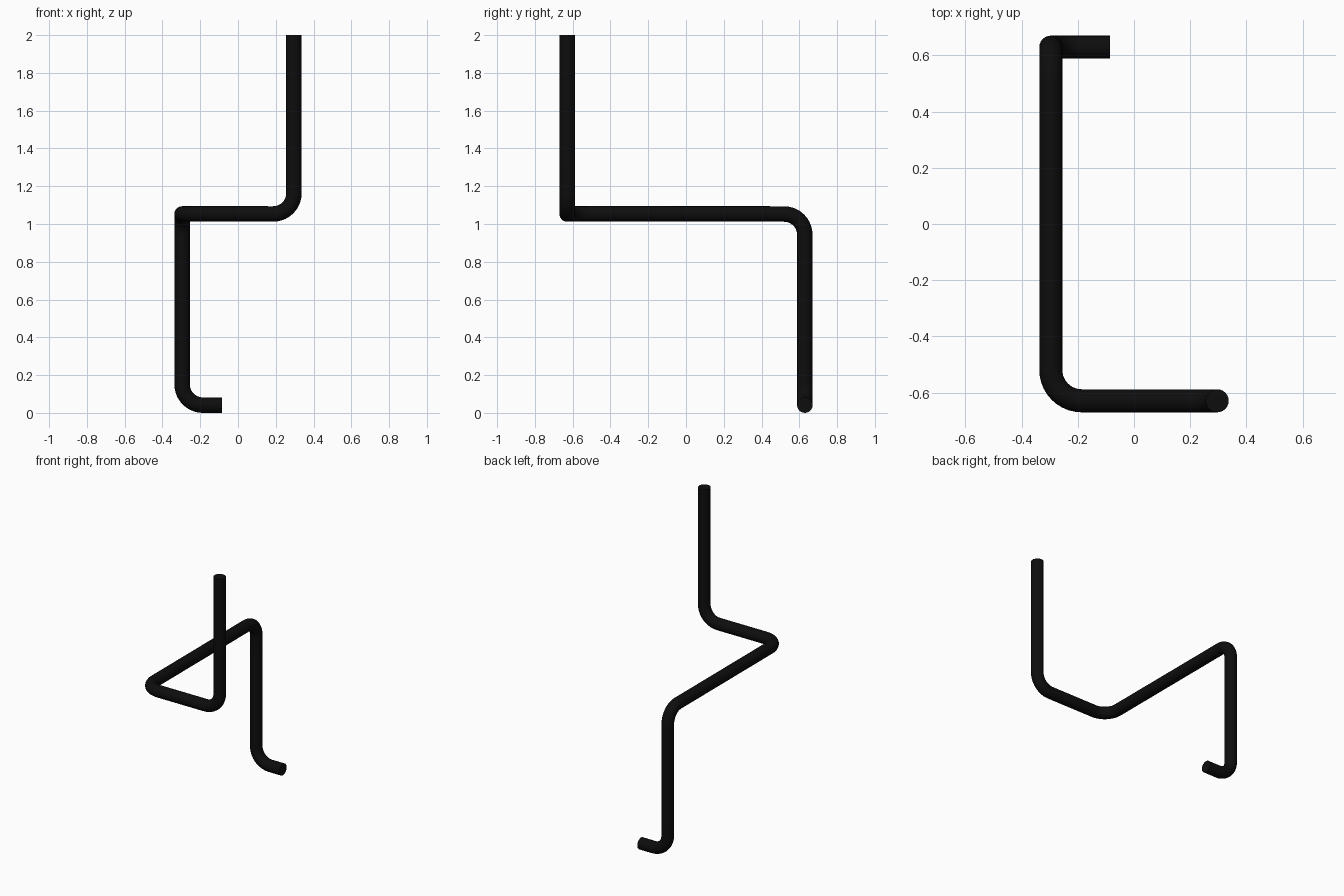
import bpy
import math
from mathutils import Vector

cube = bpy.data.objects.get("Cube")
if cube:
    bpy.data.objects.remove(cube, do_unlink=True)

PIPE = 0.041      # pipe radius
BEND = 0.11       # centreline bend radius
STEPS = 10        # segments per bend
X, Y, MID = 0.296, 0.629, 1.053

# Centreline corners, from the top end down to the foot
corners = [Vector(c) for c in (
    (X, -Y, 2), (X, -Y, MID), (-X, -Y, MID),
    (-X, Y, MID), (-X, Y, PIPE), (-0.085, Y, PIPE))]


def rounded_path(points):
    """Replace every right-angle corner with a quarter-circle bend."""
    path = [points[0]]
    for before, corner, after in zip(points, points[1:], points[2:]):
        a = (before - corner).normalized()
        b = (after - corner).normalized()
        centre = corner + (a + b) * BEND
        for i in range(STEPS + 1):
            t = math.pi / 2 * i / STEPS
            path.append(centre - (b * math.cos(t) + a * math.sin(t)) * BEND)
    return path + [points[-1]]


# Near-black paint
black = bpy.data.materials.new("black")
black.use_nodes = True
colour = (0.004, 0.004, 0.004, 1)
black.diffuse_color = colour
black.node_tree.nodes["Principled BSDF"].inputs["Base Color"].default_value = colour

# Bent pipe with capped ends
curve = bpy.data.curves.new("bent_pipe", "CURVE")
curve.dimensions = "3D"
curve.bevel_depth = PIPE
curve.bevel_resolution = 10
curve.use_fill_caps = True
path = rounded_path(corners)
spline = curve.splines.new("POLY")
spline.points.add(len(path) - 1)
for point, co in zip(spline.points, path):
    point.co = (*co, 1)
curve.materials.append(black)

pipe = bpy.data.objects.new("bent_pipe", curve)
bpy.context.collection.objects.link(pipe)
bpy.ops.object.select_all(action="DESELECT")
pipe.select_set(True)
bpy.context.view_layer.objects.active = pipe
bpy.ops.object.convert(target="MESH")

# Weld the caps to the tube, then smooth the tube and keep the ends crisp
bpy.ops.object.mode_set(mode="EDIT")
bpy.ops.mesh.select_all(action="SELECT")
bpy.ops.mesh.remove_doubles(threshold=0.0001)
bpy.ops.mesh.normals_make_consistent(inside=False)
bpy.ops.object.mode_set(mode="OBJECT")
bpy.ops.object.shade_smooth_by_angle(angle=math.radians(40))
